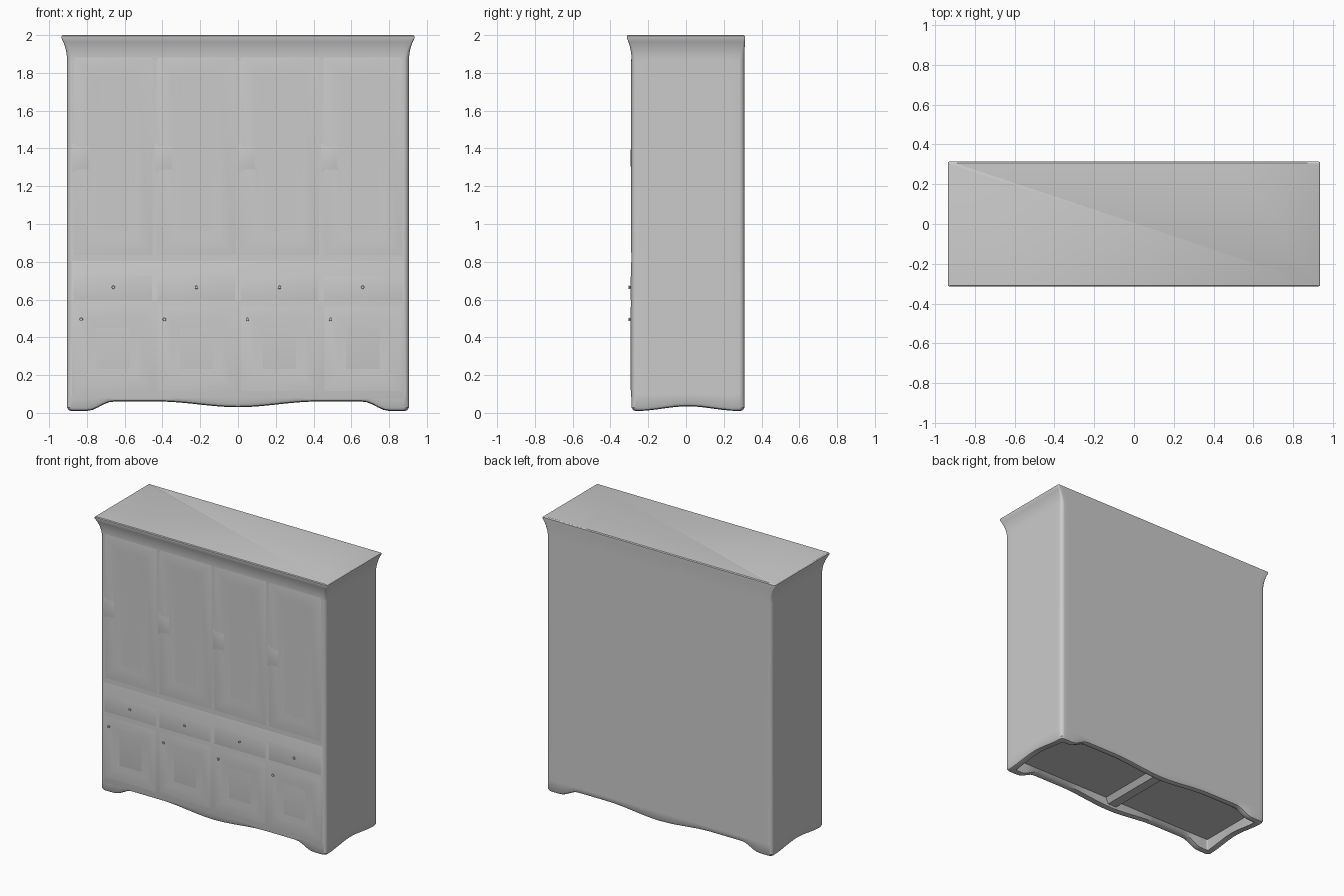
import bpy, bmesh, math

old = bpy.data.objects.get("Cube")
if old:
    bpy.data.objects.remove(old)

GREY = (0.6, 0.6, 0.6, 1)
paint = bpy.data.materials.new("plain grey")
paint.use_nodes = True
paint.diffuse_color = GREY
paint.node_tree.nodes["Principled BSDF"].inputs["Base Color"].default_value = GREY

FRONT, BACK, HALF = -0.288, 0.31, 0.905


def loft(name, rings, cap_first=True, cap_last=True, angle=35):
    """Join closed rings of points into one skin."""
    bm = bmesh.new()
    loops = [[bm.verts.new(p) for p in ring] for ring in rings]
    for a, b in zip(loops, loops[1:]):
        for i in range(len(a)):
            j = (i + 1) % len(a)
            bm.faces.new((a[i], a[j], b[j], b[i]))
    if cap_first:
        bm.faces.new(loops[0][::-1])
    if cap_last:
        bm.faces.new(loops[-1])
    bmesh.ops.recalc_face_normals(bm, faces=bm.faces)
    mesh = bpy.data.meshes.new(name)
    bm.to_mesh(mesh)
    bm.free()
    mesh.materials.append(paint)
    obj = bpy.data.objects.new(name, mesh)
    bpy.context.collection.objects.link(obj)
    bpy.ops.object.select_all(action="DESELECT")
    obj.select_set(True)
    bpy.context.view_layer.objects.active = obj
    bpy.ops.object.shade_smooth_by_angle(angle=math.radians(angle))
    return obj


def ease(t):
    t = min(1, max(0, t))
    return t * t * (3 - 2 * t)


def front_hem(x):
    """Scalloped apron edge: feet, arches and a centre drop."""
    x = abs(x)
    arch = 0.01 + 0.05 * ease((0.8 - x) / 0.14)
    return arch - 0.03 * ease((0.42 - x) / 0.42)


def side_hem(y):
    return 0.01 + 0.025 * ease(1 - abs(y - 0.01) / 0.27)


def outline(half, front, back, r, height=None, lift=0):
    """Rounded rectangle; without a height it follows the hem."""
    corners = [(half, back, 0), (-half, back, 90), (-half, front, 180), (half, front, 270)]
    points = []
    for k, (cx, cy, start) in enumerate(corners):
        ox, oy = cx - math.copysign(r, cx), cy - r if cy == back else cy + r
        arc = [math.radians(start + 15 * i) for i in range(7)]
        pts = [(ox + r * math.cos(a), oy + r * math.sin(a)) for a in arc]
        nx, ny, _ = corners[(k + 1) % 4]
        ex = nx if k % 2 else nx + r
        ex, ey = [(-half + r, back), (-half, front + r), (half - r, front), (half, back - r)][k]
        steps = 14 if k % 2 else 56
        sx, sy = pts[-1]
        pts += [(sx + (ex - sx) * i / steps, sy + (ey - sy) * i / steps) for i in range(1, steps)]
        for i, (x, y) in enumerate(pts):
            on_side = k % 2 == 1 and i > 6
            hem = side_hem(y) if on_side else front_hem(x)
            points.append((x, y, (hem if height is None else height) + lift))
    return points


# Case: underside recess, rounded hem, straight walls, flared cornice
def inset(d, r, height=None, lift=0):
    return outline(HALF - d, FRONT + d, BACK - d, r, height, lift)


rings = [inset(0.07, 0.01, 0.085), inset(0.05, 0.01, None, 0.006), inset(0.022, 0.02),
         inset(0.008, 0.025, None, 0.005), inset(0, 0.028, None, 0.018),
         inset(0, 0.028, 0.1), inset(0, 0.028, 1.86)]
for i in range(1, 7):
    t = i / 6
    flare = t ** 2.2
    rings.append(outline(HALF + 0.03 * flare, FRONT - 0.025 * flare, BACK + 0.003 * flare,
                         0.028 - 0.022 * t, 1.86 + 0.125 * t))
rings.append(outline(0.935, -0.313, 0.313, 0.006, 1.995))
rings.append(outline(0.929, -0.308, 0.306, 0.005, 2.0))
loft("cabinet_case", rings)


# Bearer under the middle of the floor
def bearer_ring(y):
    return [(-0.07, y, 0.09), (-0.035, y, 0.05), (0.035, y, 0.05), (0.07, y, 0.09)]


loft("centre_bearer", [bearer_ring(FRONT + 0.04), bearer_ring(BACK - 0.04)])


def rect(x, z, w, h, y):
    return [(x - w / 2, y, z - h / 2), (x + w / 2, y, z - h / 2),
            (x + w / 2, y, z + h / 2), (x - w / 2, y, z + h / 2)]


def framed_panel(name, x, z, w, h, y, border, relief):
    """Raised frame sloping back to a flat field."""
    steps = [(0, 0), (0.02, relief), (border, relief), (border + 0.05, relief * 0.2)]
    loft(name, [rect(x, z, w - 2 * d, h - 2 * d, y - out) for d, out in steps])


# Projecting lower section
LOWER = FRONT - 0.004
loft("lower_front", [rect(0, 0.44, 1.77, 0.74, FRONT + 0.002), rect(0, 0.44, 1.73, 0.70, LOWER)])


# Four bays of doors, drawers and pulls
def knob(name, x, z):
    def disc(r, y):
        return [(x + r * math.cos(a), y, z + r * math.sin(a))
                for a in (i * math.tau / 12 for i in range(12))]
    loft(name, [disc(0.006, LOWER + 0.002), disc(0.006, -0.297), disc(0.009, -0.3),
                disc(0.008, -0.304)])


for i in range(4):
    x = -0.66 + 0.44 * i
    n = str(i + 1)
    framed_panel("upper_door_" + n, x, 1.36, 0.43, 1.06, FRONT + 0.001, 0.09, 0.003)
    framed_panel("lower_door_" + n, x, 0.34, 0.42, 0.46, LOWER + 0.001, 0.08, 0.003)
    loft("drawer_front_" + n, [rect(x, 0.66, 0.42, 0.14, LOWER + 0.001),
                               rect(x, 0.66, 0.39, 0.11, LOWER - 0.002)])
    loft("upper_pull_" + n, [rect(x - 0.17, 1.35, 0.1, 0.15, FRONT),
                             rect(x - 0.17, 1.35, 0.04, 0.07, FRONT - 0.006)])
    knob("drawer_knob_" + n, x, 0.665)
    knob("door_knob_" + n, x - 0.17, 0.495)
